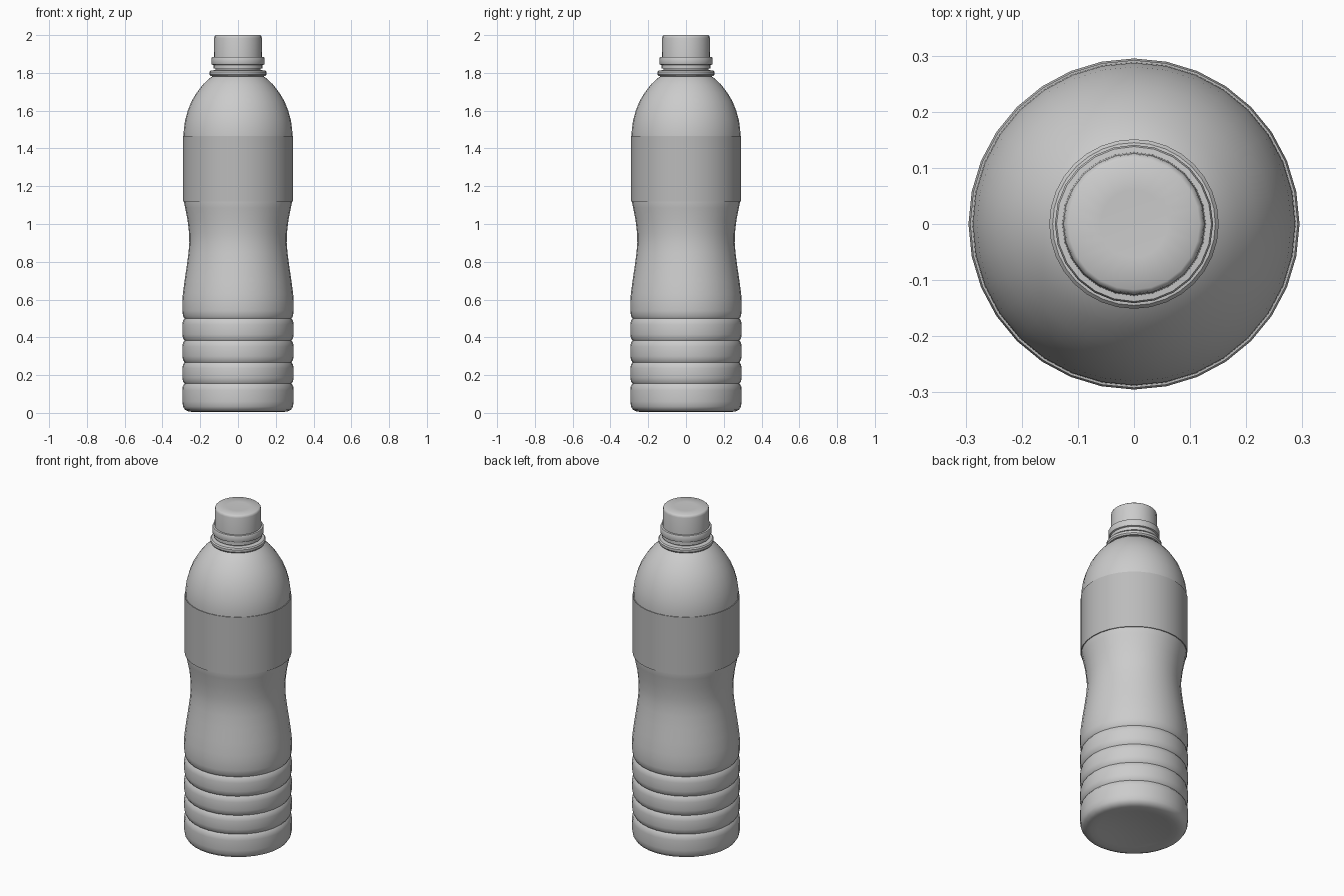
import bpy, bmesh
from math import sin, cos, pi


def lathe(name, profile, sides, angle=35, color=None):
    """Revolve (radius, z) points about z; radius 0 makes a pole."""
    bm = bmesh.new()
    rings = []
    for r, z in profile:
        n = 1 if r == 0 else sides
        rings.append([bm.verts.new((r * cos(2 * pi * i / sides), r * sin(2 * pi * i / sides), z))
                      for i in range(n)])
    for a, b in zip(rings, rings[1:]):
        for i in range(sides):
            j = (i + 1) % sides
            quad = [a[i % len(a)], a[j % len(a)], b[j % len(b)], b[i % len(b)]]
            bm.faces.new(list(dict.fromkeys(quad)))
    bmesh.ops.recalc_face_normals(bm, faces=bm.faces)
    mesh = bpy.data.meshes.new(name)
    bm.to_mesh(mesh)
    bm.free()
    ob = bpy.data.objects.new(name, mesh)
    bpy.context.collection.objects.link(ob)
    bpy.ops.object.select_all(action='DESELECT')
    ob.select_set(True)
    bpy.context.view_layer.objects.active = ob
    bpy.ops.object.shade_smooth_by_angle(angle=angle * pi / 180)
    if color:
        mat = bpy.data.materials.new(name)
        mat.diffuse_color = color
        mesh.materials.append(mat)
    return ob


# Body: dished base and rounded foot
body = [(0, 0.03), (0.12, 0.024), (0.2, 0.01), (0.235, 0.005), (0.26, 0.007),
        (0.28, 0.016), (0.291, 0.033), (0.295, 0.06), (0.295, 0.12), (0.292, 0.143)]
# Ribbed grip, a rounded band between each pair of grooves
grooves = [0.155, 0.268, 0.383, 0.5]
for lo, hi in zip(grooves, grooves[1:]):
    body += [(r, lo + (hi - lo) * t) for t, r in
             ((0, 0.283), (0.1, 0.291), (0.28, 0.295), (0.72, 0.295), (0.9, 0.291))]
# Waist and domed shoulder
body += [(0.283, 0.5), (0.291, 0.512), (0.295, 0.54), (0.295, 0.59), (0.292, 0.63),
         (0.283, 0.7), (0.271, 0.78), (0.262, 0.85), (0.258, 0.9), (0.259, 0.95),
         (0.267, 1.02), (0.28, 1.085), (0.287, 1.12), (0.288, 1.465), (0.287, 1.5),
         (0.28, 1.55), (0.266, 1.6), (0.246, 1.65), (0.219, 1.695), (0.186, 1.738),
         (0.155, 1.768), (0.135, 1.782)]
# Neck with support collar
neck = [(0.135, 1.782), (0.145, 1.783), (0.151, 1.791), (0.151, 1.805), (0.145, 1.812),
        (0.12, 1.815), (0.12, 1.87), (0, 1.87)]
lathe("bottle_body", body + neck[1:], 32)

# Wrap-around label
lathe("label", [(0.287, 1.12), (0.292, 1.12), (0.292, 1.465), (0.287, 1.465)], 32,
      color=(0.5, 0.5, 0.5, 1))

# Tamper ring below the cap
lathe("tamper_ring", [(0.118, 1.822), (0.131, 1.822), (0.131, 1.842), (0.139, 1.845),
                      (0.141, 1.85), (0.141, 1.878), (0.138, 1.884), (0.118, 1.886)], 24)

# Screw cap
lathe("cap", [(0.115, 1.882), (0.128, 1.882), (0.126, 1.985), (0.124, 1.994),
              (0.117, 2.0), (0.06, 1.998), (0, 1.997)], 24, angle=50)
